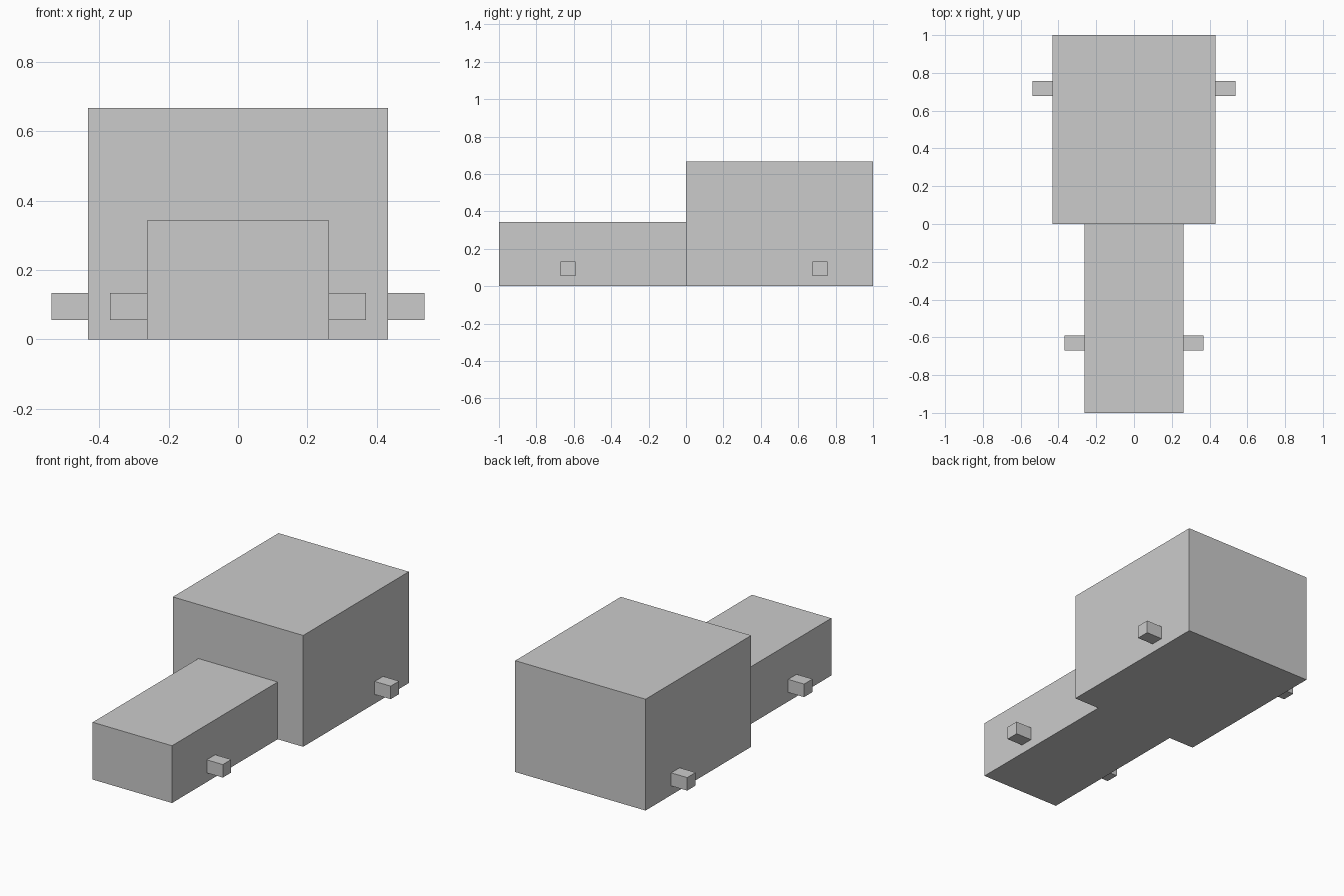
import bpy

if "Cube" in bpy.data.objects:
    bpy.data.objects.remove(bpy.data.objects["Cube"])


def box(name, x, y, z):
    """Box spanning the given (min, max) ranges."""
    spans = (x, y, z)
    bpy.ops.mesh.primitive_cube_add(size=1, location=[(a + b) / 2 for a, b in spans])
    obj = bpy.context.object
    obj.name = name
    obj.scale = [b - a for a, b in spans]
    bpy.ops.object.transform_apply(location=False, rotation=False, scale=True)
    return obj


# Large rear block and lower, narrower front block
REAR_HALF, FRONT_HALF = 0.432, 0.263
box("rear_body", (-REAR_HALF, REAR_HALF), (0, 1), (0, 0.667))
box("front_body", (-FRONT_HALF, FRONT_HALF), (-1, 0), (0, 0.343))

# Square axle stubs on both sides of each block
STUB_LENGTH = 0.106
for part, half, y in (("rear", REAR_HALF, 0.717), ("front", FRONT_HALF, -0.631)):
    for side, s in (("left", -1), ("right", 1)):
        x = sorted((s * half, s * (half + STUB_LENGTH)))
        box(f"{part}_axle_stub_{side}", x, (y - 0.04, y + 0.04), (0.055, 0.133))
